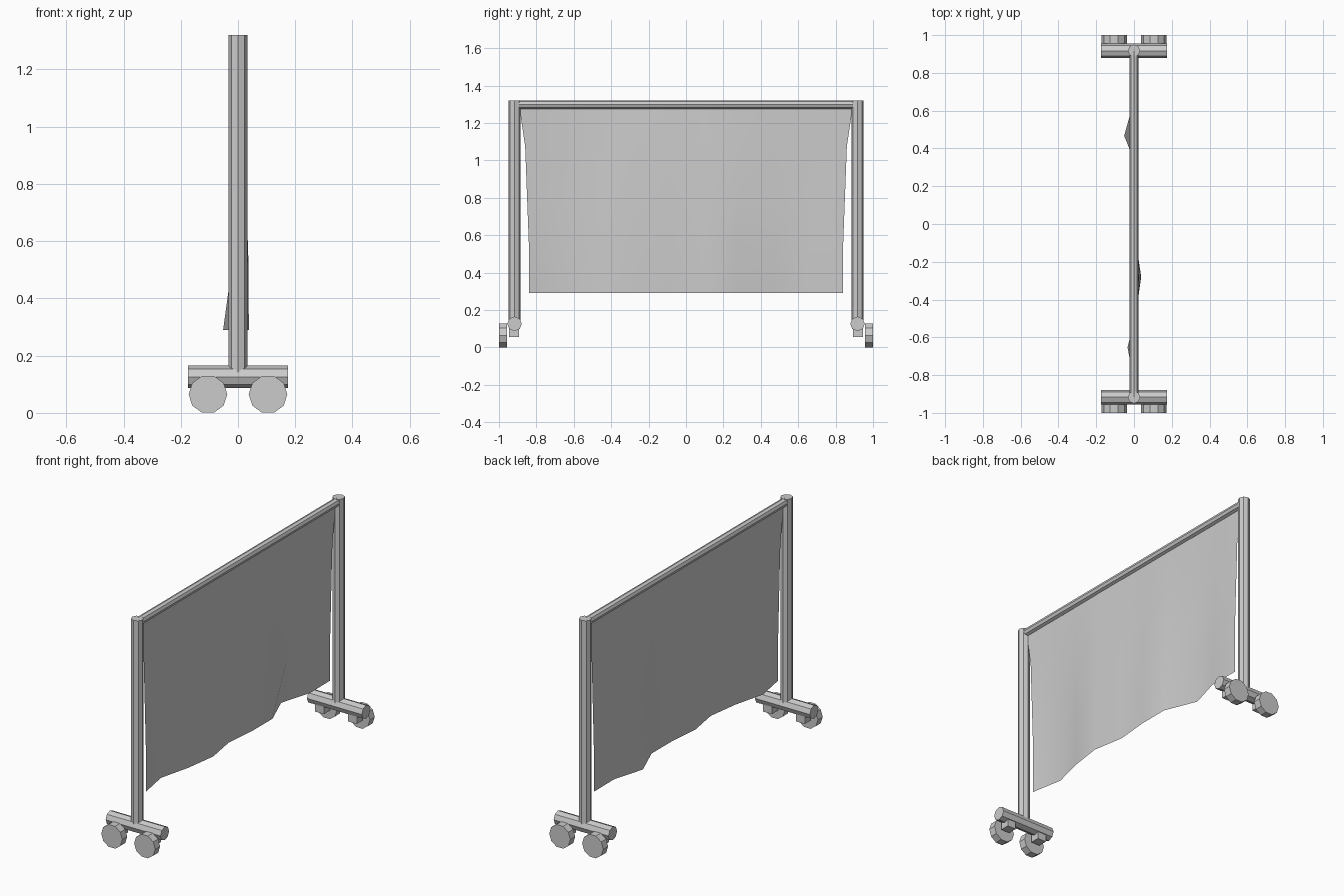
import bpy, bmesh, math
from mathutils import Matrix, Vector

if "Cube" in bpy.data.objects:
    bpy.data.objects.remove(bpy.data.objects["Cube"])


def prism(name, start, end, radius, sides, turn=0.0):
    """Straight faceted bar between two points."""
    a, b = Vector(start), Vector(end)
    bm = bmesh.new()
    bmesh.ops.create_cone(bm, cap_ends=True, segments=sides,
                          radius1=radius, radius2=radius, depth=(b - a).length)
    rot = (b - a).to_track_quat('Z', 'Y').to_matrix().to_4x4()
    bm.transform(Matrix.Translation((a + b) / 2) @ rot @ Matrix.Rotation(turn, 4, 'Z'))
    return finish(name, bm)


def block(name, centre, size):
    bm = bmesh.new()
    bmesh.ops.create_cube(bm, size=1)
    bm.transform(Matrix.Translation(centre) @ Matrix.Diagonal((*size, 1)))
    return finish(name, bm)


def finish(name, bm):
    me = bpy.data.meshes.new(name)
    bm.to_mesh(me)
    bm.free()
    ob = bpy.data.objects.new(name, me)
    bpy.context.collection.objects.link(ob)
    return ob


# Top rail
prism("top_rail", (0, -0.915, 1.298), (0, 0.915, 1.298), 0.023, 8)

# Posts, feet and wheels at both ends
for s, side in ((-1, "front"), (1, "back")):
    y = s * 0.917
    prism(side + "_post", (0, y, 0.13), (0, y, 1.32), 0.033, 8)
    prism(side + "_foot", (-0.175, y, 0.126), (0.175, y, 0.126), 0.039, 8)
    for x, hand in ((-0.105, "left"), (0.105, "right")):
        block(f"{side}_{hand}_bracket", (x, s * 0.92, 0.09), (0.055, 0.054, 0.07))
        prism(f"{side}_{hand}_wheel", (x, s * 0.956, 0.065), (x, s * 1.0, 0.065),
              0.0675, 10, math.pi / 10)

# Hanging cloth: rows from hem to rail, ripples fading upward
hem = [0, -0.034, 0.012, 0.038, 0.006, 0.024, 0.024, -0.052, 0.002, 0]
middle = [0, -0.018, 0.012, 0.036, 0.01, 0.022, 0.022, -0.017, 0, 0]
rows = [(0.29, 0.84, hem, 1), (0.545, 0.84, middle, 1), (0.81, 0.85, middle, 0.75),
        (1.075, 0.86, middle, 0.4), (1.298, 0.893, middle, 0)]
bm = bmesh.new()
grid = []
for z, half, wave, amount in rows:
    grid.append([bm.verts.new((w * amount, half * (2 * i / 9 - 1), z))
                 for i, w in enumerate(wave)])
for low, high in zip(grid, grid[1:]):
    for i in range(9):
        bm.faces.new((low[i], low[i + 1], high[i + 1], high[i])).smooth = True
finish("cloth", bm)
